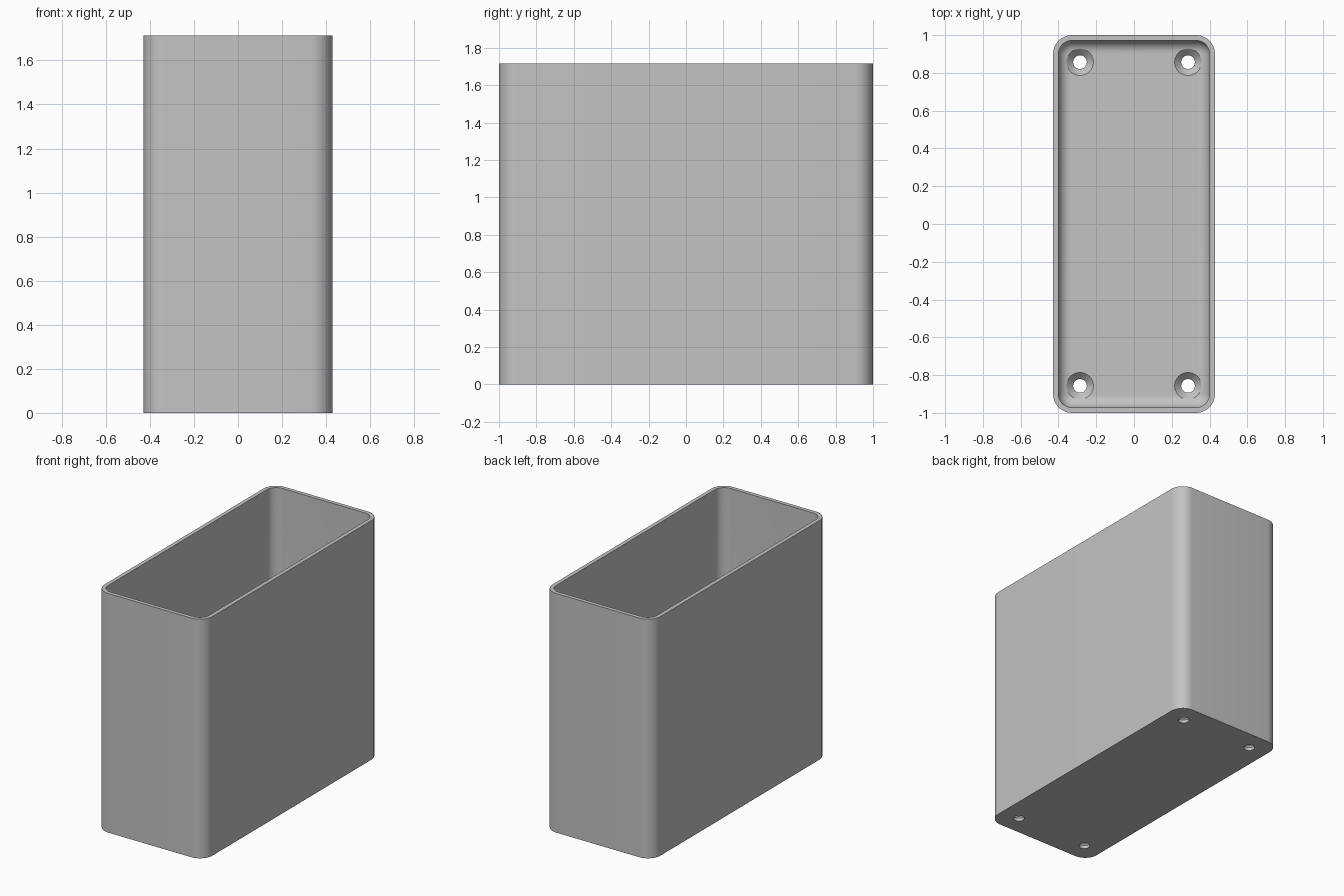
import bpy, bmesh, math

cube = bpy.data.objects.get("Cube")
if cube:
    bpy.data.objects.remove(cube, do_unlink=True)

HALF_X, HALF_Y, HEIGHT = 0.4286, 1.0, 1.7143
WALL, FLOOR = 0.0286, 0.057
CORNER, FILLET = 0.1, 0.065
HOLE_X, HOLE_Y, HOLE_R, SINK_R = 0.286, 0.857, 0.036, 0.071
ARC = 12

grey = bpy.data.materials.new("plain grey")
grey.use_nodes = True
colour = (0.55, 0.55, 0.55, 1)
grey.diffuse_color = colour
grey.node_tree.nodes["Principled BSDF"].inputs["Base Color"].default_value = colour


def rounded_ring(bm, inset, z):
    """Rounded rectangle of vertices, pulled in by inset."""
    r = CORNER - inset
    cx, cy = HALF_X - CORNER, HALF_Y - CORNER
    ring = []
    for q, (sx, sy) in enumerate([(1, 1), (-1, 1), (-1, -1), (1, -1)]):
        for i in range(ARC + 1):
            a = (q + i / ARC) * math.pi / 2
            ring.append(bm.verts.new((sx * cx + r * math.cos(a),
                                      sy * cy + r * math.sin(a), z)))
    return ring


def circle_ring(bm, x, y, r, z, n=48):
    return [bm.verts.new((x + r * math.cos(i * math.tau / n),
                          y + r * math.sin(i * math.tau / n), z)) for i in range(n)]


def loft(bm, rings):
    """Skin consecutive rings and cap both ends."""
    for a, b in zip(rings, rings[1:]):
        for i in range(len(a)):
            j = (i + 1) % len(a)
            bm.faces.new((a[i], a[j], b[j], b[i]))
    bm.faces.new(rings[0][::-1])
    bm.faces.new(rings[-1])


def make_object(name, bm):
    bmesh.ops.recalc_face_normals(bm, faces=bm.faces)
    mesh = bpy.data.meshes.new(name)
    bm.to_mesh(mesh)
    bm.free()
    mesh.materials.append(grey)
    obj = bpy.data.objects.new(name, mesh)
    bpy.context.collection.objects.link(obj)
    return obj


# Open box: outer wall, rim, inner wall, then the fillet down to the floor
bm = bmesh.new()
profile = [(0, 0), (0, HEIGHT), (WALL, HEIGHT)]
for i in range(ARC + 1):
    a = i / ARC * math.pi / 2
    profile.append((WALL + FILLET * (1 - math.cos(a)),
                    FLOOR + FILLET * (1 - math.sin(a))))
loft(bm, [rounded_ring(bm, inset, z) for inset, z in profile])
box = make_object("open_box", bm)

# Countersunk screw holes, one near each corner of the floor
bm = bmesh.new()
cone_base = FLOOR - (SINK_R - HOLE_R)
for sx in (-1, 1):
    for sy in (-1, 1):
        steps = [(HOLE_R, -0.05), (HOLE_R, cone_base), (SINK_R, FLOOR), (SINK_R, 0.2)]
        loft(bm, [circle_ring(bm, sx * HOLE_X, sy * HOLE_Y, r, z) for r, z in steps])
cutter = make_object("screw_hole_cutter", bm)
cutter.hide_render = True

cut = box.modifiers.new("screw_holes", 'BOOLEAN')
cut.operation = 'DIFFERENCE'
cut.solver = 'EXACT'
cut.object = cutter

for other in bpy.context.selected_objects:
    other.select_set(False)
box.select_set(True)
bpy.context.view_layer.objects.active = box
bpy.ops.object.modifier_apply(modifier=cut.name)
bpy.data.objects.remove(cutter, do_unlink=True)
bpy.ops.object.shade_smooth_by_angle(angle=math.radians(30))
